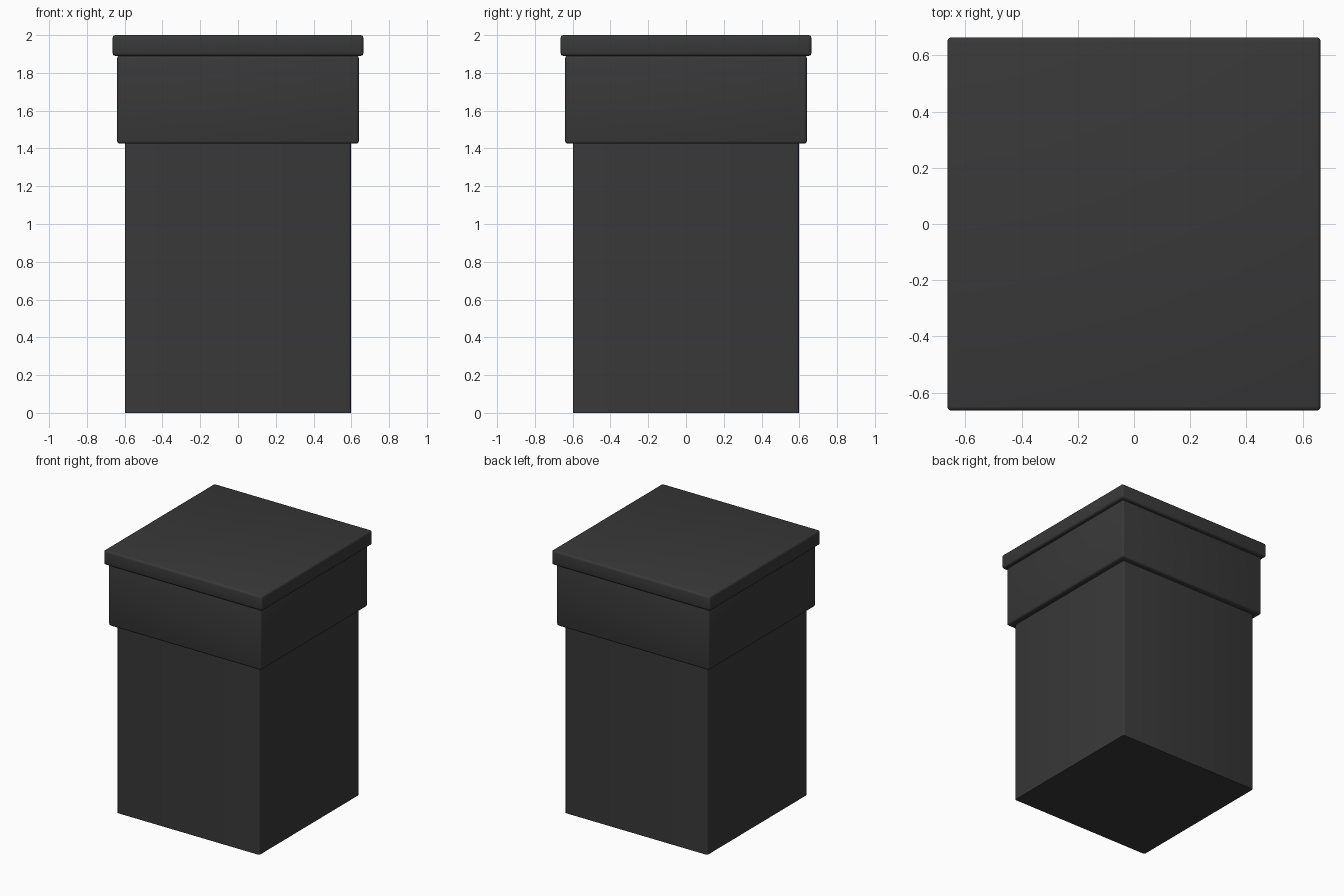
import bpy
import bmesh

if "Cube" in bpy.data.objects:
    bpy.data.objects.remove(bpy.data.objects["Cube"])

dark = bpy.data.materials.new("dark_coating")
dark.diffuse_color = (0.04, 0.04, 0.04, 1)
dark.use_nodes = True
dark.node_tree.nodes["Principled BSDF"].inputs["Base Color"].default_value = dark.diffuse_color


def box(name, half, z0, z1, radius, keep):
    """Square block with the chosen edges rounded; keep() gets an edge's two z values."""
    bm = bmesh.new()
    bmesh.ops.create_cube(bm, size=2)
    for v in bm.verts:
        v.co = (v.co.x * half, v.co.y * half, z1 if v.co.z > 0 else z0)
    edges = [e for e in bm.edges if keep(e.verts[0].co.z, e.verts[1].co.z)]
    bmesh.ops.bevel(bm, geom=edges, offset=radius, segments=3,
                    profile=0.5, affect='EDGES')
    mesh = bpy.data.meshes.new(name)
    bm.to_mesh(mesh)
    bm.free()
    mesh.materials.append(dark)
    obj = bpy.data.objects.new(name, mesh)
    bpy.context.collection.objects.link(obj)
    bpy.context.view_layer.objects.active = obj
    obj.select_set(True)
    bpy.ops.object.shade_smooth_by_angle(angle=0.7)
    obj.select_set(False)
    return obj


# Main body: rounded upright corners, crisp base
box("body", 0.597, 0.0, 1.43, 0.012, lambda a, b: a != b)
# Wider collar and overhanging lid: all edges rounded
box("collar", 0.64, 1.425, 1.892, 0.015, lambda a, b: True)
box("lid", 0.664, 1.89, 2.0, 0.015, lambda a, b: True)
